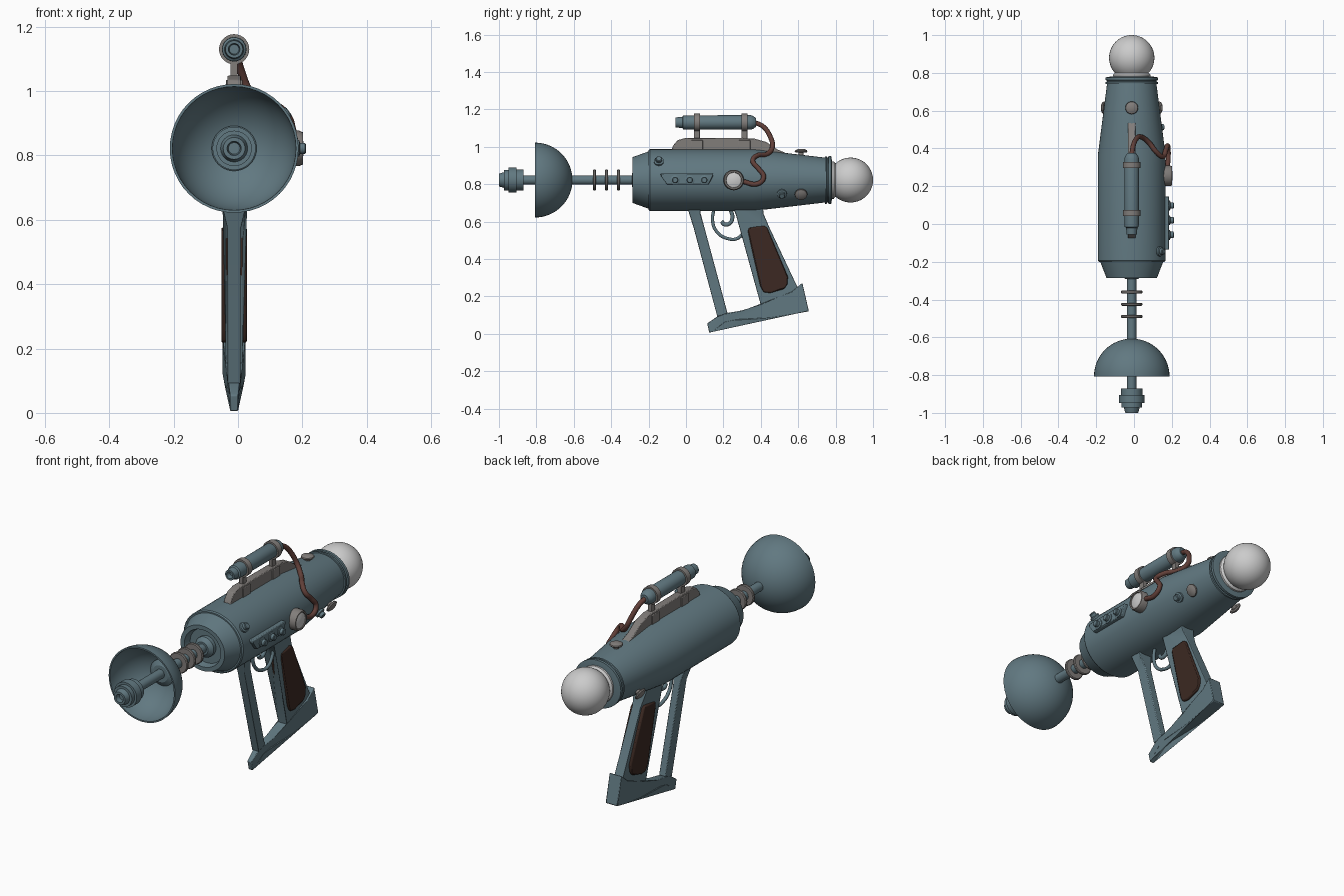
import bpy, bmesh
from math import sin, cos, pi, radians
from mathutils import Vector

if "Cube" in bpy.data.objects:
    bpy.data.objects.remove(bpy.data.objects["Cube"])

CX, CZ = -0.012, 0.822          # barrel axis
WIDE = 1.09                     # body is slightly wider than tall


def material(name, rgb):
    m = bpy.data.materials.new(name)
    m.diffuse_color = (*rgb, 1)
    m.use_nodes = True
    m.node_tree.nodes["Principled BSDF"].inputs["Base Color"].default_value = m.diffuse_color
    return m


TEAL = material("teal_paint", (0.12, 0.19, 0.22))
STEEL = material("dull_metal", (0.22, 0.205, 0.195))
CABLE = material("red_cable", (0.12, 0.05, 0.04))
WOOD = material("dark_wood", (0.045, 0.022, 0.016))


def finish(name, bm, mat):
    bmesh.ops.recalc_face_normals(bm, faces=bm.faces)
    me = bpy.data.meshes.new(name)
    bm.to_mesh(me)
    bm.free()
    ob = bpy.data.objects.new(name, me)
    bpy.context.collection.objects.link(ob)
    if mat:
        me.materials.append(mat)
    bpy.ops.object.select_all(action='DESELECT')
    ob.select_set(True)
    bpy.context.view_layer.objects.active = ob
    bpy.ops.object.shade_smooth_by_angle(angle=radians(30))
    return ob


def lathe(name, profile, mat=None, loc=(CX, 0, CZ), axis=(0, 1, 0), n=40, sx=1.0):
    """Revolve (distance, radius) points about an axis; radius 0 closes the end."""
    bm, rings = bmesh.new(), []
    q = Vector(axis).to_track_quat('Z', 'Y')
    for d, r in profile:
        ring = []
        for i in range(n if r > 0 else 1):
            a = 2 * pi * i / n
            v = q @ Vector((r * cos(a), r * sin(a), d))
            v.x *= sx
            ring.append(bm.verts.new(v + Vector(loc)))
        rings.append(ring)
    for a, b in zip(rings, rings[1:]):
        for i in range(n):
            f = [a[i % len(a)], a[(i + 1) % len(a)], b[(i + 1) % len(b)], b[i % len(b)]]
            f = list(dict.fromkeys(f))
            if len(f) > 2:
                bm.faces.new(f)
    return finish(name, bm, mat)


def plate(name, pts, mat, cx=CX, bevel=0.004):
    """Side outline of (y, z, half width) points, solid across x."""
    bm = bmesh.new()
    left = [bm.verts.new((cx - w, y, z)) for y, z, w in pts]
    right = [bm.verts.new((cx + w, y, z)) for y, z, w in pts]
    caps = [bm.faces.new(left), bm.faces.new(right[::-1])]
    for i in range(len(pts)):
        j = (i + 1) % len(pts)
        bm.faces.new((left[i], right[i], right[j], left[j]))
    bmesh.ops.triangulate(bm, faces=caps)
    ob = finish(name, bm, mat)
    if bevel:
        m = ob.modifiers.new("bevel", 'BEVEL')
        m.width, m.segments, m.limit_method = bevel, 2, 'ANGLE'
    return ob


def box(name, x, y, z, mat):
    cx, w = (x[0] + x[1]) / 2, (x[1] - x[0]) / 2
    return plate(name, [(y[0], z[0], w), (y[1], z[0], w), (y[1], z[1], w), (y[0], z[1], w)],
                 mat, cx, 0.003)


def tube(name, pts, radius, mat):
    cu = bpy.data.curves.new(name, 'CURVE')
    cu.dimensions, cu.bevel_depth, cu.bevel_resolution = '3D', radius, 3
    cu.use_fill_caps = True
    sp = cu.splines.new('BEZIER')
    sp.bezier_points.add(len(pts) - 1)
    for p, co in zip(sp.bezier_points, pts):
        p.co = co
        p.handle_left_type = p.handle_right_type = 'AUTO'
    cu.materials.append(mat)
    ob = bpy.data.objects.new(name, cu)
    bpy.context.collection.objects.link(ob)


def on_body(name, profile, mat, y, deg):
    """Place a turned fitting on the body skin, pointing outwards."""
    r = 0.165 - max(0, y - 0.36) * 0.115
    a = radians(deg)
    loc = (CX + r * WIDE * cos(a), y, CZ + r * sin(a))
    return lathe(name, profile, mat, loc, (cos(a), 0, sin(a)), 24)


# main body with recessed nose and ribbed rear collar
lathe("body", [(-.25, 0), (-.25, .092), (-.287, .1), (-.287, .122), (-.2, .153), (-.2, .16),
               (-.193, .165), (.36, .165), (.742, .12), (.742, .127), (.752, .127), (.754, .121),
               (.76, .121), (.762, .128), (.776, .128), (.78, .105), (.78, 0)], TEAL, sx=WIDE, n=48)

# rear globe
t0 = radians(152)
lathe("rear_globe", [(.77, .1), (.79, .1)] +
      [(.88 + .12 * cos(t), .12 * sin(t) if i < 20 else 0)
       for i in range(21) for t in [radians(132) * (1 - i / 20)]])

# barrel rod, hub, cooling fins and nose tip
lathe("barrel_rod", [(-.9, 0), (-.9, .025), (-.25, .025), (-.25, 0)], TEAL, n=24)
lathe("barrel_hub", [(-.29, 0), (-.29, .035), (-.27, .055), (-.245, .055), (-.245, 0)], TEAL)
for i, y in enumerate((-.49, -.425, -.36)):
    lathe(f"cooling_fin_{i}", [(y - .008, 0), (y - .008, .052), (y - .004, .056),
                               (y + .004, .056), (y + .008, .052), (y + .008, 0)], STEEL)
lathe("nose_tip", [(-.975, 0), (-.975, .018), (-1, .022), (-1, .034), (-.972, .042), (-.972, .055),
                   (-.948, .055), (-.948, .067), (-.905, .067), (-.905, .056), (-.87, .056),
                   (-.87, 0)], TEAL)

# dish: thin hemispherical shell open to the front
arc = [radians(90 * i / 16) for i in range(17)]
dish = [(-.807 + .2 * cos(t), .2 * sin(t)) for t in arc]
dish += [(-.807 + .192 * cos(t), .192 * sin(t)) for t in arc[::-1]]
lathe("dish", dish, TEAL, n=48)
lathe("dish_boss", [(-.65, 0), (-.65, .045), (-.635, .07), (-.62, .07), (-.62, 0)], TEAL)

# top rail, sight mounts and sight tube
plate("top_rail", [(y, z, .021) for y, z in
      [(-.085, .95), (-.07, 1.005), (-.045, 1.035), (0, 1.048), (.36, 1.045), (.43, 1.025),
       (.49, .985), (.56, .955), (.56, .93), (-.085, .93)]], STEEL)
SZ = 1.13
for i, y in enumerate((.058, .312)):
    box(f"sight_base_{i}", (CX - .026, CX + .026), (y - .032, y + .032), (.96, 1.035), STEEL)
    box(f"sight_post_{i}", (CX - .011, CX + .011), (y - .016, y + .016), (1.02, 1.1), STEEL)
    lathe(f"sight_band_{i}", [(y - .016, .03), (y - .016, .047), (y + .016, .047), (y + .016, .03)],
          STEEL, (CX, 0, SZ), n=28)
lathe("sight_tube", [(-.03, 0), (-.03, .015), (-.055, .018), (-.055, .027), (-.02, .03),
                     (-.015, .037), (.03, .038), (.345, .039), (.36, .034), (.375, .022),
                     (.375, 0)], TEAL, (CX, 0, SZ), n=28)

# cable from the sight down to the gauge
tube("cable", [(-.012, .365, 1.13), (-.005, .41, 1.11), (.012, .45, 1.055), (.035, .462, 1.0),
               (.075, .435, .962), (.12, .38, .953), (.152, .357, .925), (.168, .39, .88),
               (.178, .415, .838), (.182, .385, .803), (.178, .30, .815)], .013, CABLE)

# side gauge with pale face
on_body("gauge_rim", [(-.03, 0), (-.03, .055), (.022, .055), (.034, .05), (.034, .042),
                      (.028, .04), (.028, 0)], STEEL, .255, 0)
on_body("gauge_face", [(.02, .04), (.03, .04), (.036, .02), (.037, 0)], None, .255, 0)

# control panel with three knobs
plate("control_panel", [(y, z, .018) for y, z in
      [(-.135, .858), (.145, .858), (.145, .845), (.12, .797), (-.1, .797), (-.135, .845)]],
      TEAL, .168)
KNOB = [(0, 0), (0, .026), (.01, .026), (.013, .017), (.028, .017), (.031, .013), (.031, 0)]
for i, y in enumerate((-.058, .02, .098)):
    lathe(f"panel_knob_{i}", KNOB, TEAL, (.18, y, .822), (1, 0, 0), 20)
on_body("front_knob", [(-.01, 0)] + KNOB[1:], TEAL, -.145, 36)
on_body("rear_knob", [(-.01, 0)] + KNOB[1:], TEAL, .513, -29)

# three mushroom studs spaced around the tail
for i, deg in enumerate((90, -30, 210)):
    on_body(f"tail_stud_{i}", [(-.02, 0), (-.02, .014), (.012, .014), (.012, .03), (.017, .034),
                               (.023, .032), (.03, .018), (.031, 0)], STEEL, .615, deg)

# frame: front strut, grip and base
plate("front_strut", [(.005, .69, .042), (.075, .69, .042), (.078, .645, .038), (.098, .57, .02),
                      (.222, .11, .02), (.168, .09, .02), (.04, .57, .02), (.016, .645, .038)], TEAL)
plate("grip_frame", [(.25, .69, .042), (.41, .69, .042), (.415, .64, .036), (.445, .57, .024),
                     (.605, .23, .026), (.40, .145, .026), (.345, .52, .024), (.30, .6, .024),
                     (.262, .645, .036)], TEAL)
plate("frame_base", [(.113, .055, .012), (.125, .004, .012), (.20, .062, .018), (.27, .077, .024),
                     (.45, .087, .03), (.657, .12, .036), (.622, .272, .036), (.565, .225, .034),
                     (.40, .155, .03), (.30, .125, .024), (.185, .105, .018)], TEAL)

# wooden grip panels on both sides
for side, s in (("left", -1), ("right", 1)):
    plate(f"grip_panel_{side}", [(y, z, .011) for y, z in
          [(.33, .545), (.335, .568), (.42, .577), (.435, .565), (.545, .305), (.542, .265),
           (.525, .24), (.45, .218), (.415, .222), (.397, .255)]], WOOD, CX + s * .029, .006)

# trigger guard and trigger
tube("trigger_guard", [(CX, y, z) for y, z in [(.15, .67), (.142, .605), (.165, .545), (.22, .51),
                                              (.275, .51), (.31, .55), (.32, .58)]], .009, TEAL)
tube("trigger", [(CX, y, z) for y, z in [(.235, .67), (.248, .625), (.235, .592), (.205, .585),
                                        (.19, .602)]], .011, TEAL)
